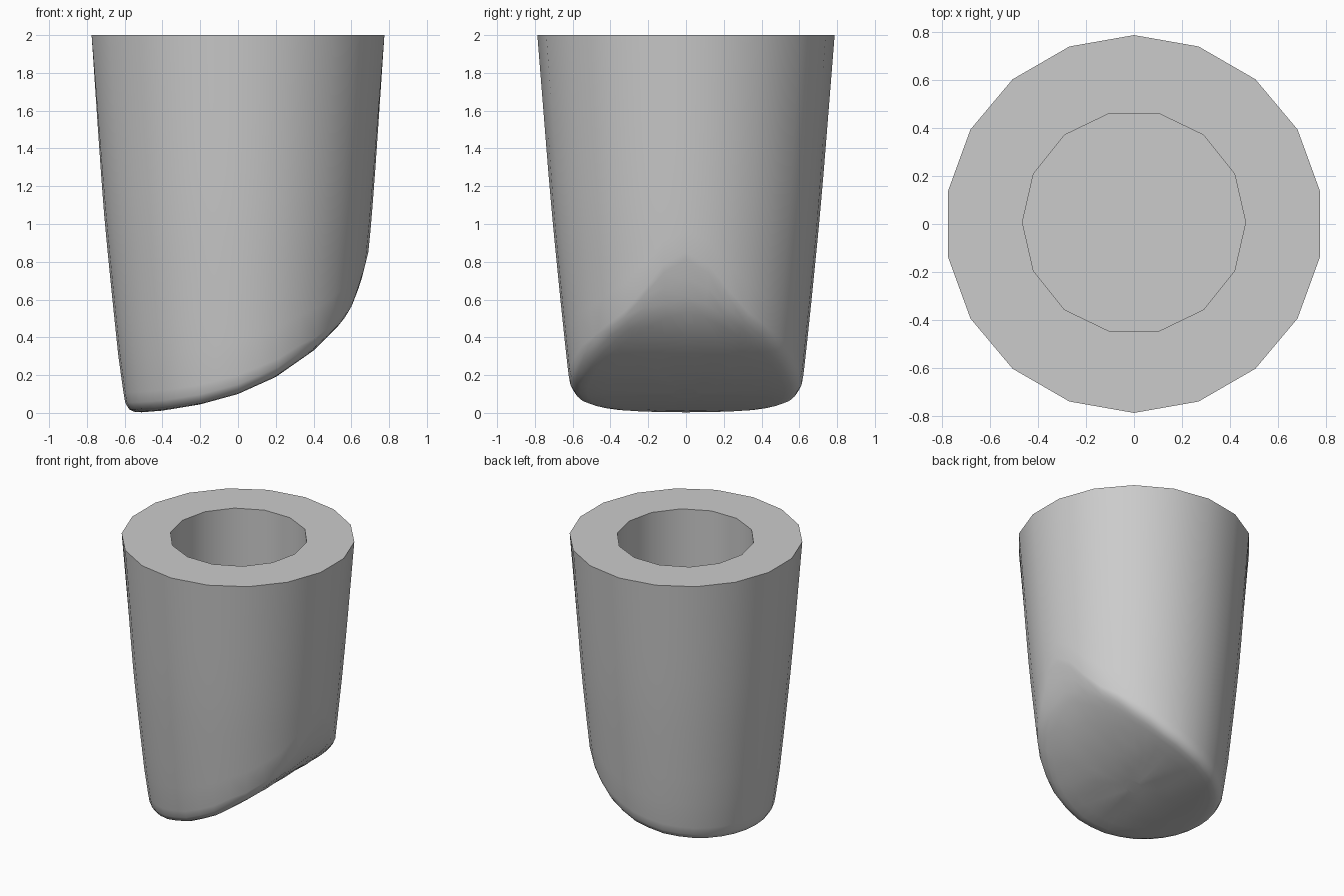
import bpy, bmesh, math

if "Cube" in bpy.data.objects:
    bpy.data.objects.remove(bpy.data.objects["Cube"])

COLS = 36      # outer columns; the top rim stays an 18-sided polygon
HOLE = 14      # sides of the socket
FLOOR = 0.8    # height of the socket floor


def interp(table, v):
    if v <= table[0][0]:
        return table[0][1]
    for (a, p), (b, q) in zip(table, table[1:]):
        if v <= b:
            return p + (q - p) * (v - a) / (b - a)
    return table[-1][1]


# wall radius by height, sloping underside height by x, edge rounding by s
WALL = [(0, .59), (.1, .605), (.22, .625), (.6, .665), (1, .705), (1.3, .731), (2, .787)]
UNDER = [(-.55, 0), (-.4, .012), (-.2, .045), (0, .1), (.2, .19), (.4, .33),
         (.55, .48), (.6, .56), (.65, .69), (.69, .85), (.71, 1.0)]
ROUND = [(.84, 0), (.9, .04), (.95, .17), (.985, .5), (1, 1)]
EDGE = [(-1, .11), (0, .1), (.5, .08), (1, 0)]


def wall_point(i, z):
    a = math.radians(90) + math.tau * i / COLS
    r = interp(WALL, z)
    if i % 2:  # midpoints lie on the polygon edge at the top, on a circle lower down
        r *= interp([(1.0, 1), (2, math.cos(math.pi / 18))], z)
    return r * math.cos(a), r * math.sin(a), z


def edge_height(i):
    c = math.cos(math.radians(90) + math.tau * i / COLS)
    z = 0.3
    for _ in range(25):
        z = interp(UNDER, interp(WALL, z) * c) + interp(EDGE, c)
    return z


bm = bmesh.new()
low = [edge_height(i) for i in range(COLS)]
rings = []

# tapered wall
for k in range(11):
    t = k / 10
    rings.append([bm.verts.new(wall_point(i, 2 + (low[i] - 2) * t)) for i in range(COLS)])

# rounded edge and curved sloping underside
for s in (.985, .95, .9, .84, .7, .55, .4, .25, .1):
    ring = []
    for i in range(COLS):
        x, y, _ = wall_point(i, low[i])
        c = math.cos(math.radians(90) + math.tau * i / COLS)
        z = interp(UNDER, x * s) + interp(EDGE, c) * interp(ROUND, s)
        ring.append(bm.verts.new((x * s, y * s, z)))
    rings.append(ring)

for a, b in zip(rings, rings[1:]):
    for i in range(COLS):
        j = (i + 1) % COLS
        bm.faces.new((a[i], b[i], b[j], a[j]))
bm.faces.new(rings[-1])

# socket wall and flat floor
hole = [[bm.verts.new((.465 * math.cos(math.tau * i / HOLE),
                       .007 + .465 * math.sin(math.tau * i / HOLE), z))
         for i in range(HOLE)] for z in (2, FLOOR)]
for i in range(HOLE):
    j = (i + 1) % HOLE
    bm.faces.new((hole[0][i], hole[0][j], hole[1][j], hole[1][i]))
bm.faces.new(hole[1])

# flat top rim
top_edges = [bm.edges.get((loop[i - 1], loop[i]))
             for loop in (rings[0], hole[0]) for i in range(len(loop))]
bmesh.ops.triangle_fill(bm, edges=top_edges, use_beauty=True, normal=(0, 0, 1))
bmesh.ops.recalc_face_normals(bm, faces=bm.faces)

mesh = bpy.data.meshes.new("tapered_cup")
bm.to_mesh(mesh)
bm.free()
obj = bpy.data.objects.new("tapered_cup", mesh)
bpy.context.collection.objects.link(obj)

grey = bpy.data.materials.new("light_grey")
grey.diffuse_color = (.6, .6, .6, 1)
grey.use_nodes = True
grey.node_tree.nodes["Principled BSDF"].inputs["Base Color"].default_value = grey.diffuse_color
mesh.materials.append(grey)

bpy.context.view_layer.objects.active = obj
obj.select_set(True)
bpy.ops.object.shade_smooth_by_angle(angle=math.radians(40))
